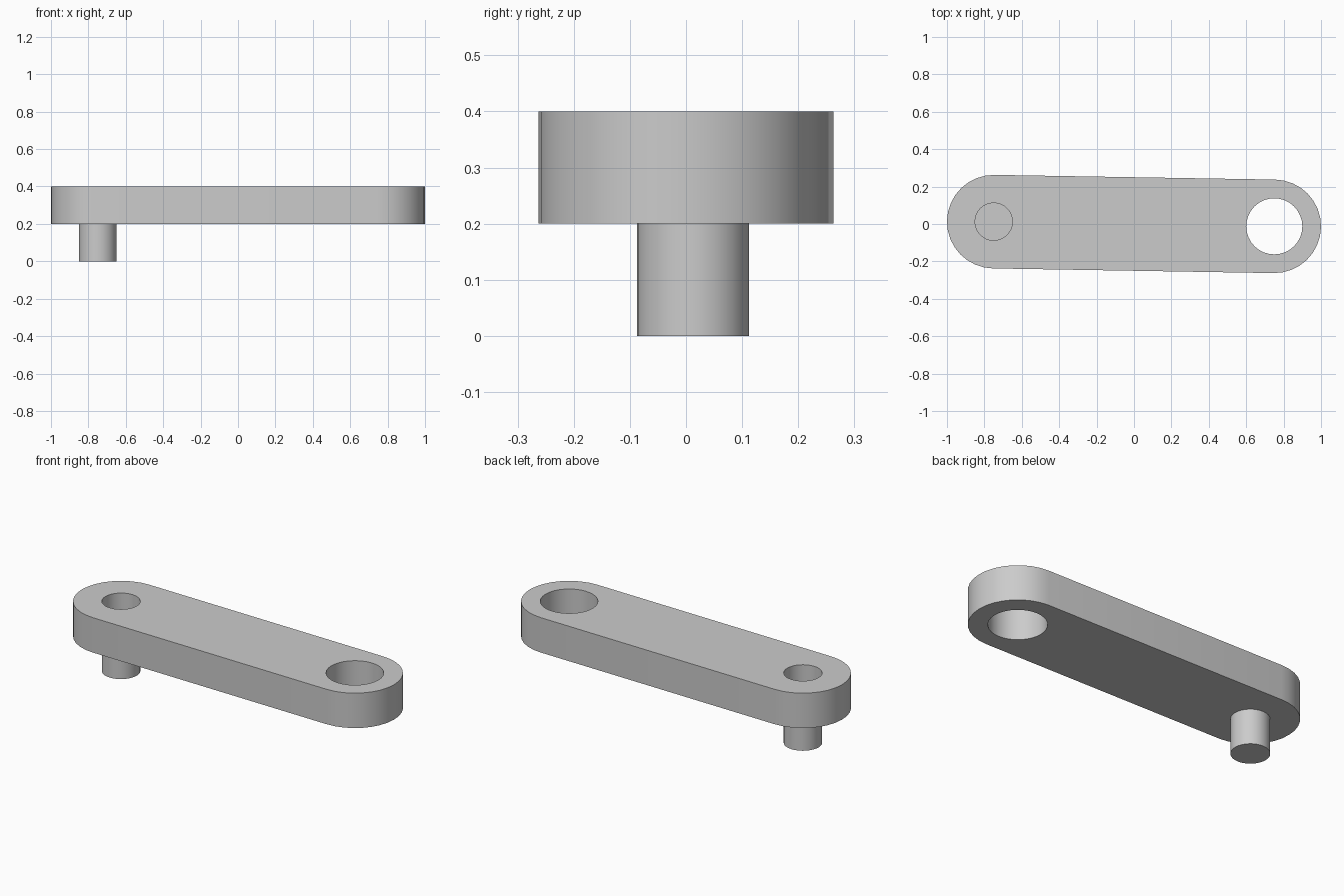
import bpy, bmesh, math
from mathutils import Vector

cube = bpy.data.objects.get("Cube")
if cube:
    bpy.data.objects.remove(cube, do_unlink=True)

PIN_END = Vector((-0.75, 0.0125))
BORE_END = -PIN_END
END_RADIUS, BORE_RADIUS, PIN_RADIUS = 0.25, 0.15, 0.10
ARM_BOTTOM, ARM_TOP = 0.2, 0.4
SIDES = 32

grey = bpy.data.materials.new("plain grey")
grey.use_nodes = True
grey.diffuse_color = (0.6, 0.6, 0.6, 1)
grey.node_tree.nodes["Principled BSDF"].inputs["Base Color"].default_value = grey.diffuse_color


def arc(centre, radius, start, sweep, count):
    """Evenly spaced points along an arc."""
    angles = [start + sweep * i / SIDES for i in range(count)]
    return [centre + radius * Vector((math.cos(a), math.sin(a))) for a in angles]


def circle(centre, radius):
    return arc(centre, radius, 0, math.tau, SIDES)


def extruded_plate(name, loops, bottom, top):
    """Fill the outline (first loop) around its holes and extrude it upward."""
    bm = bmesh.new()
    edges = []
    for loop in loops:
        verts = [bm.verts.new((p.x, p.y, bottom)) for p in loop]
        edges += [bm.edges.new((v, verts[i - 1])) for i, v in enumerate(verts)]
    bmesh.ops.triangle_fill(bm, edges=edges, use_beauty=True, use_dissolve=False)
    result = bmesh.ops.extrude_face_region(bm, geom=bm.faces[:], use_keep_orig=True)
    raised = [g for g in result["geom"] if isinstance(g, bmesh.types.BMVert)]
    bmesh.ops.translate(bm, verts=raised, vec=(0, 0, top - bottom))
    bmesh.ops.recalc_face_normals(bm, faces=bm.faces[:])
    mesh = bpy.data.meshes.new(name)
    bm.to_mesh(mesh)
    bm.free()
    mesh.materials.append(grey)
    obj = bpy.data.objects.new(name, mesh)
    bpy.context.collection.objects.link(obj)
    bpy.ops.object.select_all(action="DESELECT")
    obj.select_set(True)
    bpy.context.view_layer.objects.active = obj
    bpy.ops.object.shade_smooth_by_angle(angle=math.radians(30))
    return obj


# Rounded arm, slightly skewed, with a large bore and a smaller pin hole
axis = BORE_END - PIN_END
tilt = math.atan2(axis.y, axis.x)
half = SIDES // 2 + 1
outline = (arc(BORE_END, END_RADIUS, tilt - math.pi / 2, math.tau, half)
           + arc(PIN_END, END_RADIUS, tilt + math.pi / 2, math.tau, half))
extruded_plate("crank_arm",
               [outline, circle(BORE_END, BORE_RADIUS), circle(PIN_END, PIN_RADIUS)],
               ARM_BOTTOM, ARM_TOP)

# Pin hanging below the arm, closing the bottom of the small hole
extruded_plate("crank_pin", [circle(PIN_END, PIN_RADIUS)], 0, ARM_BOTTOM)
